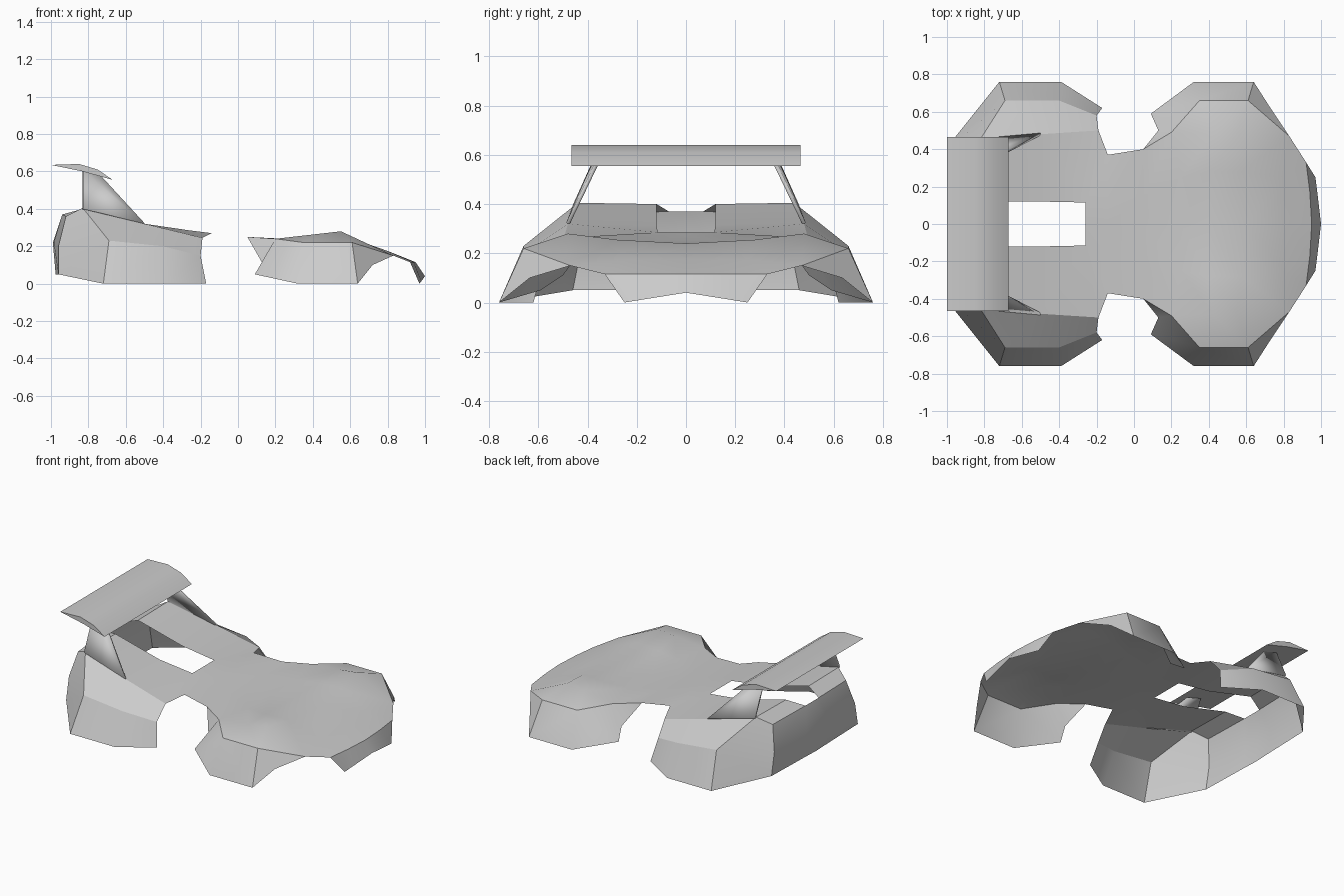
import bpy
import bmesh
from mathutils import Vector

start_cube = bpy.data.objects.get("Cube")
if start_cube:
    bpy.data.objects.remove(start_cube, do_unlink=True)

# Single bodywork colour
paint = bpy.data.materials.new("plain grey")
paint.use_nodes = True
grey = (0.6, 0.6, 0.6, 1.0)
paint.diffuse_color = grey
paint.node_tree.nodes["Principled BSDF"].inputs["Base Color"].default_value = grey


def loft(bm, rows):
    """Skin neighbouring rows of points; repeated points give triangles."""
    for row, following in zip(rows, rows[1:]):
        for i in range(len(row) - 1):
            corners = [row[i], row[i + 1], following[i + 1], following[i]]
            corners = list(dict.fromkeys(corners))
            if len(corners) > 2:
                bm.faces.new([bm.verts.new(point) for point in corners])


def finish(name, bm, mirrored=True, thickness=0.0, angle=30):
    """Weld the panels, face them upward, mirror and shade the part."""
    bmesh.ops.remove_doubles(bm, verts=bm.verts, dist=0.001)
    bmesh.ops.recalc_face_normals(bm, faces=bm.faces)
    bm.normal_update()
    if sum(f.normal.z * f.calc_area() for f in bm.faces) < 0:
        bmesh.ops.reverse_faces(bm, faces=bm.faces)
    mesh = bpy.data.meshes.new(name)
    bm.to_mesh(mesh)
    bm.free()
    mesh.materials.append(paint)
    part = bpy.data.objects.new(name, mesh)
    bpy.context.collection.objects.link(part)
    if thickness:
        solid = part.modifiers.new("Thickness", "SOLIDIFY")
        solid.thickness = thickness
        solid.offset = 0
    if mirrored:
        mirror = part.modifiers.new("Mirror", "MIRROR")
        mirror.use_axis = (False, True, False)
        mirror.merge_threshold = 0.002
    bpy.ops.object.select_all(action="DESELECT")
    part.select_set(True)
    bpy.context.view_layer.objects.active = part
    bpy.ops.object.shade_smooth_by_angle(angle=angle * 3.14159 / 180)
    return part


# Shared corners where panels meet
hole_front = (-0.26, 0.115, 0.285)
arch_top = (-0.19, 0.5, 0.245)
waist_front = (0.05, 0.4, 0.25)
crease_start = (0.2, 0.49, 0.24)
crease_back = (0.35, 0.66, 0.22)
crease_front = (0.61, 0.66, 0.22)
fender_tip = (0.83, 0.47, 0.15)
nose_corner = (0.92, 0.33, 0.115)
tail_notch = (-0.94, 0.07, 0.37)
tail_shoulder = (-0.92, 0.39, 0.36)
tail_side = (-0.96, 0.43, 0.2)
tail_foot = (-0.96, 0.46, 0.05)

body = bmesh.new()

# Hood and narrow waist, from the deck opening to the nose
loft(body, [
    [(-0.26, 0, 0.285), hole_front, arch_top, arch_top],
    [(-0.14, 0, 0.27), (-0.14, 0.12, 0.27), (-0.14, 0.37, 0.27), (-0.14, 0.37, 0.27)],
    [(0.05, 0, 0.25), (0.05, 0.15, 0.25), waist_front, waist_front],
    [(0.25, 0, 0.24), (0.25, 0.25, 0.24), crease_start, crease_start],
    [(0.4, 0, 0.24), (0.4, 0.28, 0.248), (0.42, 0.48, 0.265), crease_back],
    [(0.6, 0, 0.24), (0.57, 0.28, 0.255), (0.55, 0.48, 0.28), crease_front],
    [(0.8, 0, 0.175), (0.8, 0.25, 0.175), fender_tip, fender_tip],
    [(0.95, 0, 0.115), (0.94, 0.17, 0.115), nose_corner, nose_corner],
])

# Nose lip
loft(body, [
    [(0.95, 0, 0.115), (0.94, 0.17, 0.115), nose_corner],
    [(1.0, 0, 0.04), (0.98, 0.17, 0.013), (0.97, 0.25, 0)],
])

# Front fender side, folded down from the crease
loft(body, [
    [waist_front, waist_front],
    [crease_start, (0.13, 0.5, 0.11)],
    [crease_back, (0.09, 0.59, 0.05)],
    [crease_back, (0.32, 0.76, 0)],
    [crease_front, (0.64, 0.76, 0)],
    [fender_tip, (0.72, 0.635, 0.1)],
])

# Engine deck flowing into the rear fender and around to the tail
loft(body, [
    [hole_front, arch_top, (-0.2, 0.58, 0.15), (-0.17, 0.62, 0)],
    [(-0.5, 0.12, 0.315), (-0.5, 0.48, 0.32), (-0.4, 0.66, 0.2), (-0.39, 0.76, 0)],
    [(-0.83, 0.12, 0.4), (-0.83, 0.44, 0.405), (-0.69, 0.66, 0.23), (-0.72, 0.76, 0)],
    [tail_notch, tail_shoulder, tail_side, tail_foot],
])

# Tail panel
loft(body, [
    [(-0.94, 0, 0.37), tail_notch, tail_shoulder],
    [(-0.99, 0, 0.22), (-0.985, 0.12, 0.22), tail_side],
    [(-0.975, 0, 0.05), (-0.97, 0.12, 0.05), tail_foot],
])
finish("body_shell", body)

# Rear wing: a closed curved profile swept across the car
profile = [(-1.0, 0.635), (-0.85, 0.64), (-0.75, 0.61), (-0.67, 0.555), (-0.83, 0.6)]
wing = bmesh.new()
blade = wing.faces.new([wing.verts.new((x, -0.465, z)) for x, z in profile])
swept = bmesh.ops.extrude_face_region(wing, geom=[blade])
bmesh.ops.translate(wing, vec=Vector((0, 0.93, 0)),
                    verts=[v for v in swept["geom"] if isinstance(v, bmesh.types.BMVert)])
bmesh.ops.recalc_face_normals(wing, faces=wing.faces)
finish("rear_wing", wing, mirrored=False)

# Wing struts leaning inward from the deck
strut = bmesh.new()
loft(strut, [
    [(-0.5, 0.48, 0.32), (-0.83, 0.45, 0.4)],
    [(-0.73, 0.36, 0.57), (-0.83, 0.36, 0.6)],
])
finish("wing_strut", strut, thickness=0.015)
